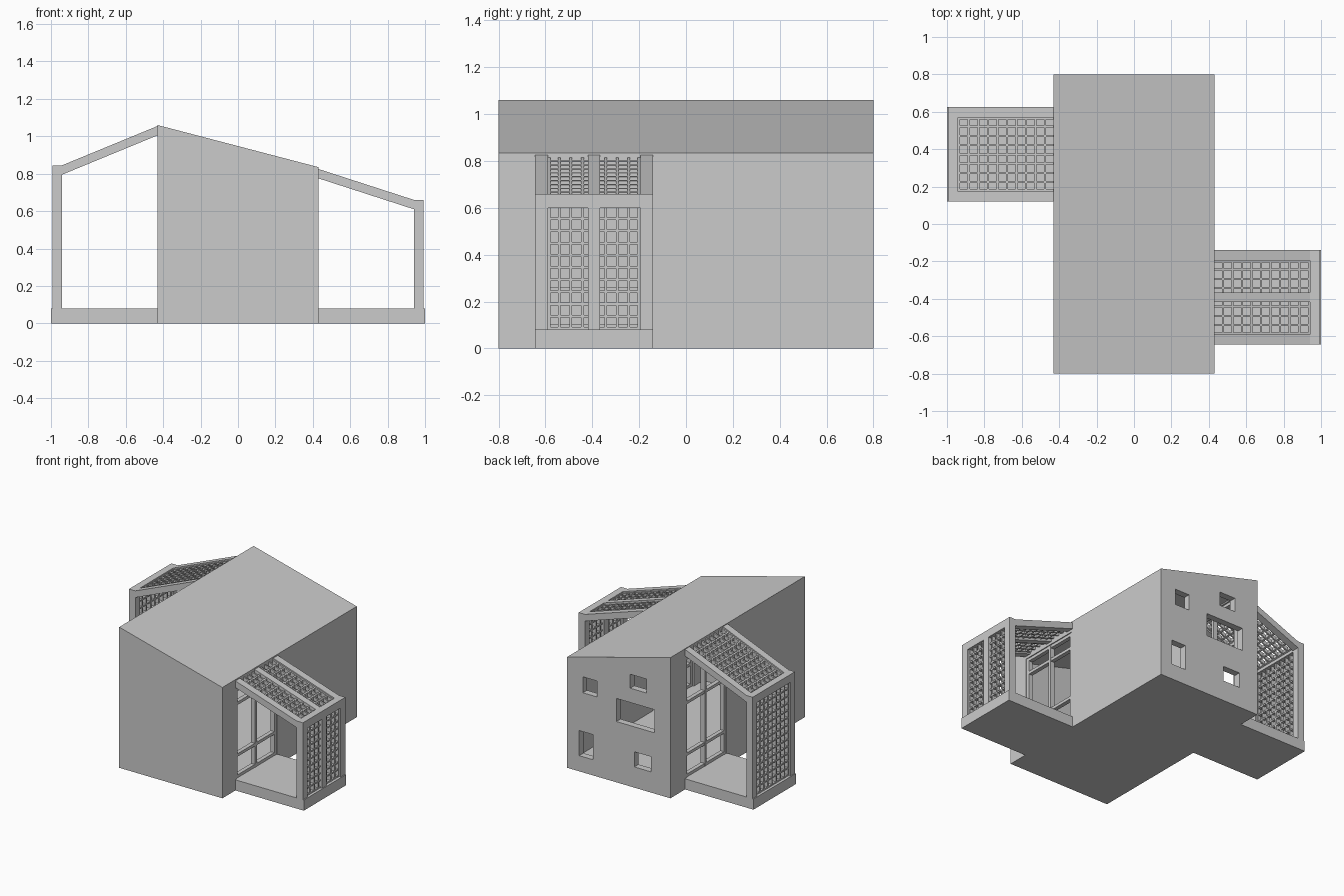
import bpy, bmesh

if "Cube" in bpy.data.objects:
    bpy.data.objects.remove(bpy.data.objects["Cube"])

# Extrude an xz profile along y
def add_prism(bm, pts, y0, y1):
    a = [bm.verts.new((x, y0, z)) for x, z in pts]
    b = [bm.verts.new((x, y1, z)) for x, z in pts]
    n = len(pts)
    faces = [bm.faces.new(a), bm.faces.new(b[::-1])]
    for i in range(n):
        j = (i + 1) % n
        faces.append(bm.faces.new((a[j], a[i], b[i], b[j])))
    bmesh.ops.recalc_face_normals(bm, faces=faces)

def make(name, prisms):
    bm = bmesh.new()
    for pts, y0, y1 in prisms:
        add_prism(bm, pts, y0, y1)
    me = bpy.data.meshes.new(name)
    bm.to_mesh(me)
    bm.free()
    ob = bpy.data.objects.new(name, me)
    bpy.context.collection.objects.link(ob)
    return ob

def rect(x0, x1, z0, z1):
    return [(x0, z0), (x1, z0), (x1, z1), (x0, z1)]

def cut(target, name, prism):
    c = make(name, [prism])
    c.hide_render = True
    c.hide_viewport = True
    m = target.modifiers.new(name, 'BOOLEAN')
    m.operation = 'DIFFERENCE'
    m.solver = 'EXACT'
    m.object = c

# Main house shell with a hollow interior
house = make("house_shell", [([(-.43, 0), (.43, 0), (.43, .835), (-.43, 1.06)], -.8, .8)])
cut(house, "interior_cutter",
    ([(-.38, .08), (.38, .08), (.38, .795), (-.38, .995)], -.75, .75))

# Back wall windows: x0, x1, z0, z1
windows = [(.18, .30, .60, .72), (-.23, -.095, .74, .845), (-.297, .02, .458, .632),
           (.213, .33, .118, .307), (-.27, -.13, .156, .27)]
for i, w in enumerate(windows):
    cut(house, f"window_cutter_{i}", (rect(*w), .70, .85))

def porch(side, s, y0, y1, wall_z, post_z, rails, centre):
    """s = +1 right, -1 left; wall_z and post_z are roof heights at wall and post."""
    T = .055                                   # timber width
    drop = .05
    xo, xi, xw = .993, .94, .43
    mir = lambda pts: [(s * x, z) for x, z in pts]
    top = lambda x: wall_z + (post_z - wall_z) * (x - xw) / (xi - xw)

    # Floor slab
    make(side + "_porch_floor", [(mir(rect(xw, 1, 0, .08)), y0, y1)])

    # Posts with sloping rafters and the eaves rail
    bent = mir([(xw, wall_z), (xi, post_z), (xo, post_z), (xo, .08), (xi, .08),
                (xi, post_z - drop), (xw, wall_z - drop)])
    ym = (y0 + y1) / 2
    bents = [(y0, y0 + T), (y1 - T, y1)]
    if centre:
        bents.append((ym - .025, ym + .025))
    make(side + "_porch_frame", [(bent, a, b) for a, b in bents])
    spans = [(y0 + T, y1 - T)]
    if centre:
        spans = [(y0 + T, ym - .025), (ym + .025, y1 - T)]
    rail = mir(rect(xi, xo, post_z - .06, post_z))
    make(side + "_eaves_rail", [(rail, a, b) for a, b in spans])

    # Lattice in the outer wall
    ya, yb, h = y0 + T, y1 - T, .0055
    step = (yb - ya) / 8
    ys = [ya + h] + [ya + i * step for i in range(1, 8)] + [yb - h]
    za, zb = .08, post_z - .06
    rows = round((zb - za) / .053)
    bars = [(mir(rect(.953, .98, za, zb)), y - h, y + h) for y in ys]
    for i in range(rows):
        z = za + h + i * (zb - za) / rows
        bars.append((mir(rect(.954, .979, z - h, z + h)), ya, yb))
    make(side + "_wall_lattice", bars)

    # Lattice in the sloping roof
    lo, hi = .038, .01
    strip = lambda a, b, e: mir([(a, top(a) - lo + e), (b, top(b) - lo + e),
                                 (b, top(b) - hi - e), (a, top(a) - hi - e)])
    bars = [(strip(xw, xi, 0), y - h, y + h) for y in ys]
    for i in range(10):
        x = xw + (i + 1) * (xi - xw) / 10 - h
        bars.append((strip(x - h, x + h, .001), ya, yb))
    make(side + "_roof_lattice", bars)

    # Doorway through the house wall
    z1 = wall_z - drop - .02
    cut(house, side + "_door_cutter", (mir(rect(.35, .46, .08, z1)), y0 + .01, y1 - .01))

    # Door frame with mullion and rails
    f, g = .022, .011
    full = mir(rect(.39, .425, .08, z1))
    parts = [(full, y - g, y + g) for y in (y0 + .01 + g, ym, y1 - .01 - g)]
    for z in [.08 + g, z1 - g] + rails:
        parts.append((mir(rect(.392, .423, z - g, z + g)), y0 + .01, y1 - .01))
    make(side + "_door_frame", parts)

porch("right", 1, -.645, -.14, .825, .66, [.25, .64], True)
porch("left", -1, .12, .625, 1.055, .845, [.25, .64], False)
